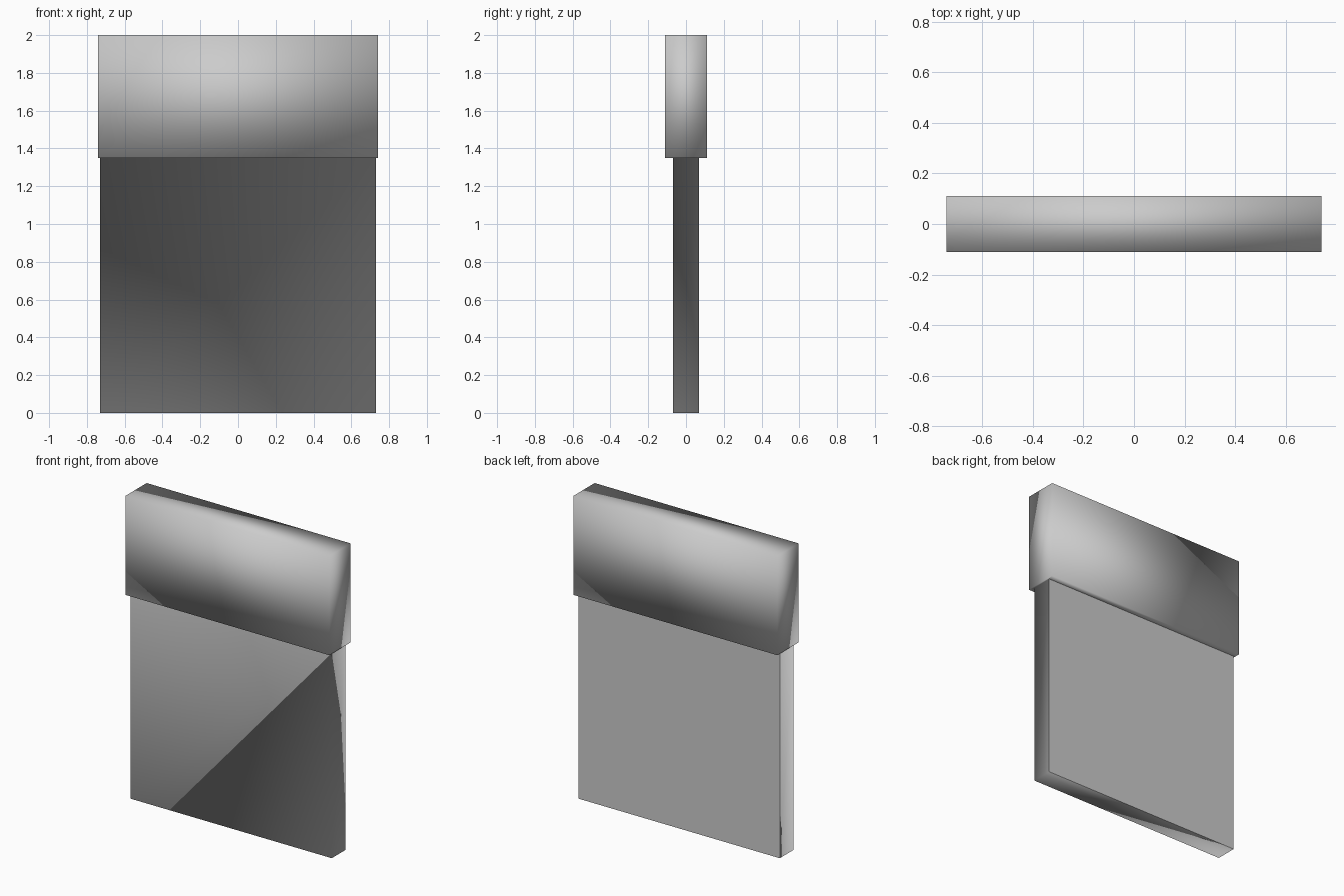
import bpy
import bmesh

if "Cube" in bpy.data.objects:
    bpy.data.objects.remove(bpy.data.objects["Cube"])

# Rectangular cross-sections from bottom to top: half width, half depth, height
SECTIONS = [
    (0.73, 0.07, 0.0),    # foot of the thin panel
    (0.73, 0.07, 1.35),   # top of the thin panel
    (0.74, 0.11, 1.35),   # ledge under the thick header
    (0.74, 0.11, 2.0),    # top of the header
]

bm = bmesh.new()
rings = []
for hx, hy, z in SECTIONS:
    corners = [(-hx, -hy), (hx, -hy), (hx, hy), (-hx, hy)]
    rings.append([bm.verts.new((x, y, z)) for x, y in corners])

# Panel sides, ledge and header sides
for low, high in zip(rings, rings[1:]):
    for i in range(4):
        j = (i + 1) % 4
        face = bm.faces.new((low[i], low[j], high[j], high[i]))
        face.smooth = True

# Bottom and top caps
for loop in (rings[0][::-1], rings[-1]):
    bm.faces.new(loop).smooth = True
bmesh.ops.recalc_face_normals(bm, faces=bm.faces)

# The back of the thin panel is flat shaded
for face in bm.faces:
    c = face.calc_center_median()
    if face.normal.y > 0.9 and c.z < 1.3:
        face.smooth = False

mesh = bpy.data.meshes.new("panel_with_header")
bm.to_mesh(mesh)
bm.free()
panel = bpy.data.objects.new("panel_with_header", mesh)
bpy.context.collection.objects.link(panel)
